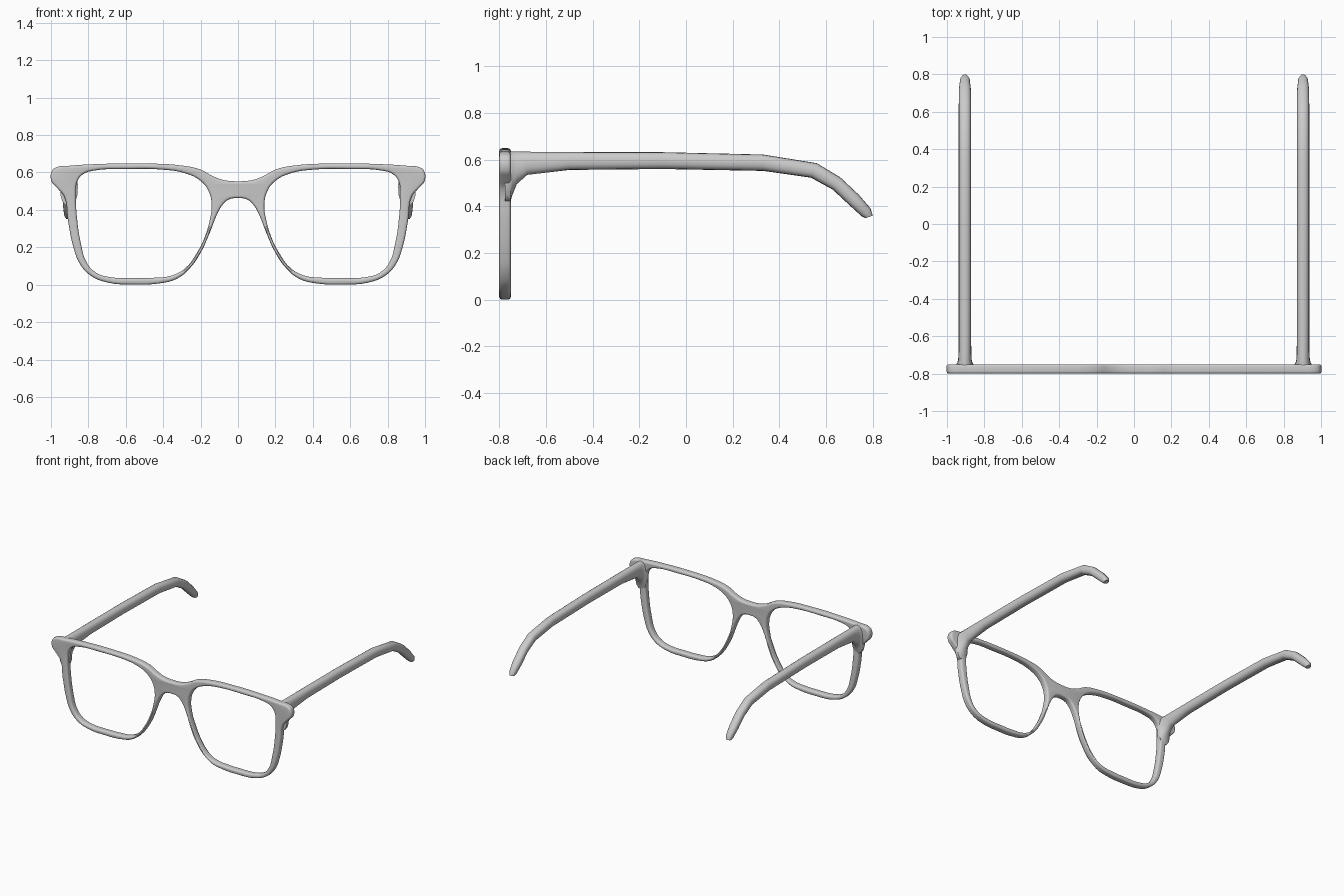
import bpy, bmesh, math

if "Cube" in bpy.data.objects:
    bpy.data.objects.remove(bpy.data.objects["Cube"])

# ---------- front frame: filled outline with two lens openings ----------
OUTER = [(0, .553), (.07, .558), (.13, .578), (.2, .615), (.3, .637), (.5, .648),
         (.75, .645), (.9, .636), (.97, .628), (.995, .608), (.998, .555),
         (.97, .52), (.928, .47), (.91, .35), (.88, .2), (.845, .11), (.79, .05),
         (.7, .012), (.55, .001), (.42, .007), (.33, .03), (.26, .085), (.2, .17),
         (.15, .28), (.11, .38), (.08, .43), (.05, .455), (0, .463)]
LENS = [(.141, .43), (.15, .35), (.18, .25), (.22, .17), (.28, .09), (.35, .05),
        (.45, .037), (.55, .035), (.68, .04), (.76, .065), (.81, .12), (.84, .22),
        (.86, .35), (.867, .48), (.86, .55), (.83, .59), (.77, .61), (.6, .618),
        (.4, .615), (.28, .595), (.2, .555), (.157, .5)]


def mirrored(points):
    return [(-x, z) for x, z in reversed(points)]


curve = bpy.data.curves.new("frame_outline", 'CURVE')
curve.dimensions = '2D'
curve.fill_mode = 'BOTH'
curve.resolution_u = 4
curve.extrude = .012
curve.bevel_depth = .013
curve.bevel_resolution = 3
curve.offset = -.013

for loop in (OUTER + mirrored(OUTER[1:-1]), LENS, mirrored(LENS)):
    spline = curve.splines.new('BEZIER')
    spline.bezier_points.add(len(loop) - 1)
    spline.use_cyclic_u = True
    for bp, (x, z) in zip(spline.bezier_points, loop):
        bp.co = (x, z, 0)
        bp.handle_left_type = bp.handle_right_type = 'AUTO'

outline = bpy.data.objects.new("frame_outline", curve)
bpy.context.collection.objects.link(outline)
bpy.context.view_layer.update()
mesh = bpy.data.meshes.new_from_object(
    outline.evaluated_get(bpy.context.evaluated_depsgraph_get()))
bpy.data.objects.remove(outline)


def add_object(name, mesh):
    obj = bpy.data.objects.new(name, mesh)
    bpy.context.collection.objects.link(obj)
    bpy.ops.object.select_all(action='DESELECT')
    obj.select_set(True)
    bpy.context.view_layer.objects.active = obj
    bpy.ops.object.shade_smooth_by_angle(angle=math.radians(50))
    return obj


bm = bmesh.new()
bm.from_mesh(mesh)
bmesh.ops.remove_doubles(bm, verts=bm.verts, dist=.0002)
for v in bm.verts:
    x, z, d = v.co
    v.co = (x, -.775 - d, z)
bmesh.ops.recalc_face_normals(bm, faces=bm.faces)
bm.to_mesh(mesh)
bm.free()
add_object("front_frame", mesh)

# ---------- temple arms: lofted oval sections, mirrored ----------
# top y, top z, bottom y, bottom z, half width
SECTIONS = [(-.775, .632, -.775, .42, .048), (-.752, .634, -.752, .42, .048),
            (-.743, .635, -.743, .45, .041), (-.725, .635, -.725, .495, .036),
            (-.68, .634, -.68, .535, .034), (-.5, .633, -.5, .556, .033),
            (-.1, .632, -.1, .56, .033), (.33, .622, .33, .552, .033),
            (.56, .585, .535, .523, .033), (.66, .525, .628, .472, .033),
            (.74, .45, .70, .405, .032), (.79, .392, .752, .358, .026),
            (.80, .36, .768, .35, .016)]
SIDES = 16


def soft(v):
    return math.copysign(abs(v) ** .85, v)


bm = bmesh.new()
rings = []
for ty, tz, by, bz, hw in SECTIONS:
    ring = []
    for i in range(SIDES):
        a = 2 * math.pi * i / SIDES
        t = soft(math.sin(a)) / 2
        ring.append(bm.verts.new((.904 + hw * soft(math.cos(a)),
                                  (ty + by) / 2 + (ty - by) * t,
                                  (tz + bz) / 2 + (tz - bz) * t)))
    rings.append(ring)
for r0, r1 in zip(rings, rings[1:]):
    for i in range(SIDES):
        j = (i + 1) % SIDES
        bm.faces.new((r0[i], r0[j], r1[j], r1[i]))
bm.faces.new(rings[0])
bm.faces.new(rings[-1])
bmesh.ops.recalc_face_normals(bm, faces=bm.faces)
mesh = bpy.data.meshes.new("temple_arms")
bm.to_mesh(mesh)
bm.free()
arms = add_object("temple_arms", mesh)
arms.modifiers.new("Mirror", 'MIRROR')
